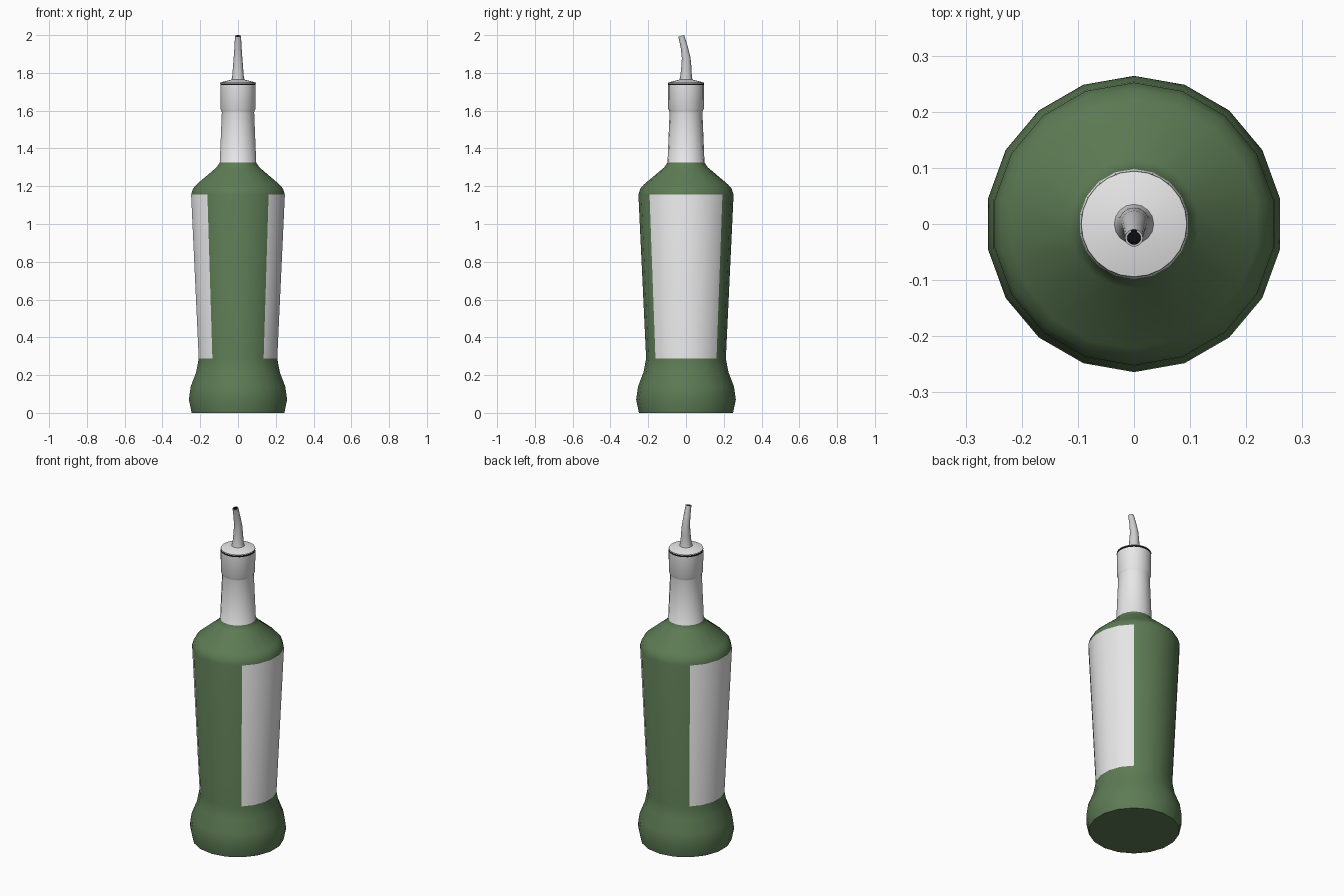
import bpy, bmesh
from math import sin, cos, radians, atan2, degrees, pi
from mathutils import Vector

cube = bpy.data.objects.get("Cube")
if cube:
    bpy.data.objects.remove(cube, do_unlink=True)


def material(name, color):
    m = bpy.data.materials.new(name)
    m.diffuse_color = (*color, 1)
    m.use_nodes = True
    m.node_tree.nodes["Principled BSDF"].inputs["Base Color"].default_value = (*color, 1)
    return m


green = material("green_glass", (0.11, 0.2, 0.09))
white = material("pale_label", (0.8, 0.8, 0.8))
grey = material("spout_grey", (0.62, 0.62, 0.62))
black = material("black", (0.005, 0.005, 0.005))


def loft(name, rings, sides, mats, pick=None, close_bottom=True, close_top=True):
    """Skin round rings given as (centre, radius, forward tilt in radians)."""
    bm = bmesh.new()
    loops = []
    for centre, r, tilt in rings:
        loop = []
        for i in range(sides):
            a = pi / 2 + 2 * pi * i / sides
            x, y = r * cos(a), r * sin(a)
            loop.append(bm.verts.new(Vector(centre) + Vector((x, y * cos(tilt), y * sin(tilt)))))
        loops.append(loop)
    for low, high in zip(loops, loops[1:]):
        for i in range(sides):
            j = (i + 1) % sides
            bm.faces.new((low[i], low[j], high[j], high[i]))
    if close_bottom:
        bm.faces.new(loops[0][::-1])
    if close_top:
        bm.faces.new(loops[-1])
    for f in bm.faces:
        f.material_index = pick(f.calc_center_median()) if pick else 0
    mesh = bpy.data.meshes.new(name)
    bm.to_mesh(mesh)
    bm.free()
    for m in mats:
        mesh.materials.append(m)
    obj = bpy.data.objects.new(name, mesh)
    bpy.context.collection.objects.link(obj)
    bpy.ops.object.select_all(action="DESELECT")
    obj.select_set(True)
    bpy.context.view_layer.objects.active = obj
    bpy.ops.object.shade_smooth_by_angle(angle=radians(40))
    return obj


def upright(profile):
    return [((0, 0, z), r, 0) for r, z in profile]


# Bottle: label panels on both sides, pale wrapped neck
def bottle_colour(c):
    if c.z > 1.325:
        return 1
    side_angle = degrees(atan2(abs(c.y), abs(c.x)))
    return int(0.3 < c.z < 1.15 and side_angle < 50)


loft("bottle", upright([
    (0.249, 0), (0.264, 0.07), (0.254, 0.14), (0.225, 0.215), (0.211, 0.288),
    (0.252, 1.155), (0.242, 1.187), (0.222, 1.21), (0.115, 1.3), (0.098, 1.325),
    (0.087, 1.59), (0.088, 1.597), (0.094, 1.61), (0.095, 1.735)]),
    18, [green, white], bottle_colour)

# Dark seam under the pourer cap
loft("seal_ring", upright([(0.094, 1.735), (0.094, 1.745)]), 18, [black])

# Pourer cap
loft("pourer_cap", upright([(0.095, 1.745), (0.094, 1.749), (0.036, 1.764)]), 24, [white])

# Bent, tapering spout with a dark open tip
loft("spout", [
    ((0, 0, 1.762), 0.036, 0), ((0, 0, 1.775), 0.031, 0),
    ((0.0, 0.002, 1.83), 0.027, 0.02), ((0, 0.001, 1.88), 0.023, 0.1),
    ((0, -0.009, 1.935), 0.019, 0.2), ((0, -0.025, 1.996), 0.016, 0.25),
    ((0, -0.025, 1.996), 0.012, 0.25), ((0, -0.022, 1.985), 0.012, 0.25)],
    16, [grey, black], lambda c: int(c.z > 1.98 and (c - Vector((0, -0.024, c.z))).length < 0.0125))
